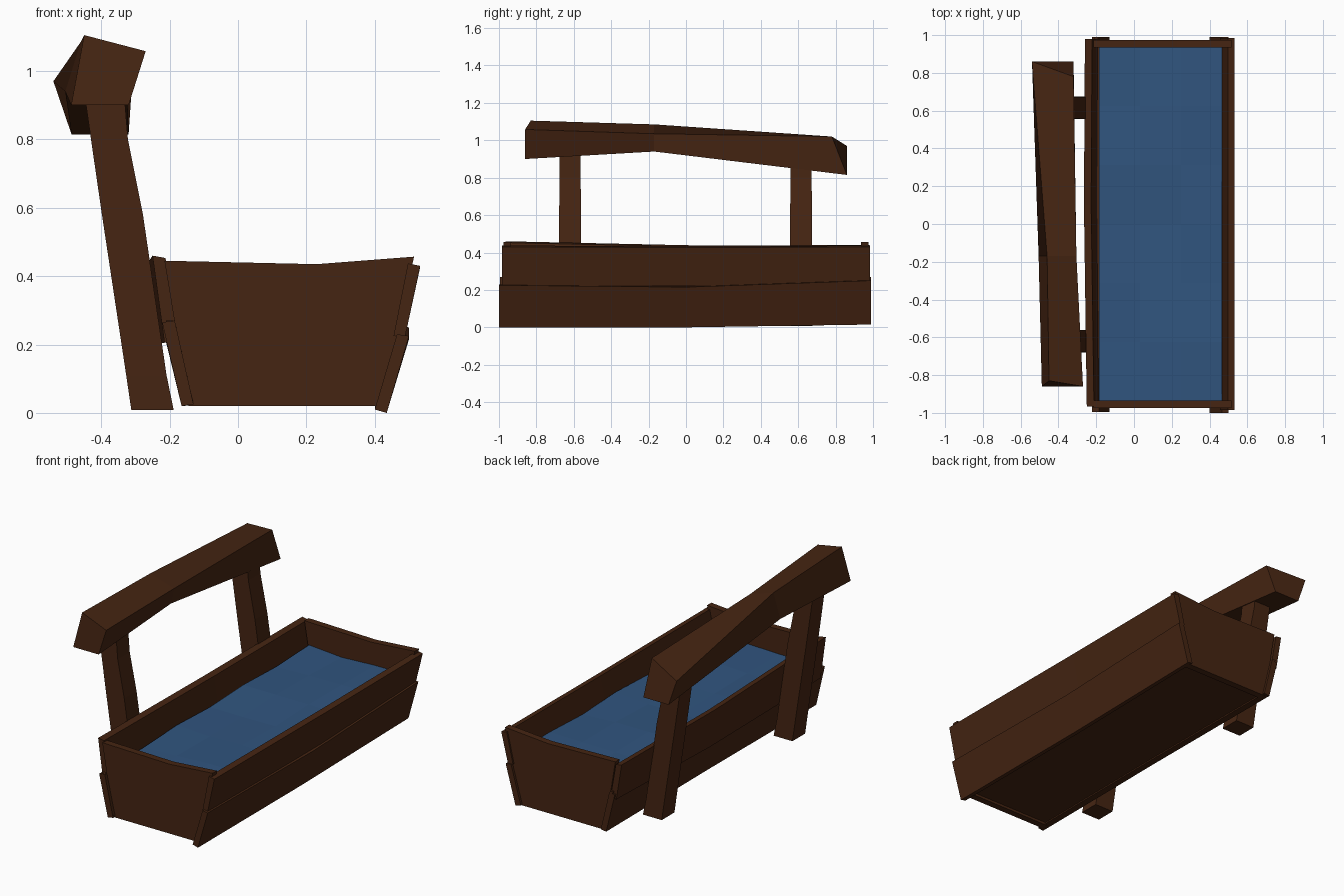
import bpy, bmesh, random

if "Cube" in bpy.data.objects:
    bpy.data.objects.remove(bpy.data.objects["Cube"])

random.seed(4)


def material(name, color):
    m = bpy.data.materials.new(name)
    m.diffuse_color = (*color, 1)
    m.use_nodes = True
    m.node_tree.nodes["Principled BSDF"].inputs["Base Color"].default_value = m.diffuse_color
    return m


WOOD = material("dark_wood", (0.06, 0.018, 0.006))
WATER = material("water", (0.03, 0.09, 0.21))


def finish(name, bm, mat):
    bmesh.ops.recalc_face_normals(bm, faces=bm.faces)
    me = bpy.data.meshes.new(name)
    bm.to_mesh(me)
    bm.free()
    me.materials.append(mat)
    ob = bpy.data.objects.new(name, me)
    bpy.context.collection.objects.link(ob)
    return ob


def loft(name, sections, mat=WOOD):
    """Skin a row of equal-sized cross-sections and cap both ends."""
    bm = bmesh.new()
    rings = [[bm.verts.new(p) for p in s] for s in sections]
    n = len(rings[0])
    for a, b in zip(rings, rings[1:]):
        for i in range(n):
            j = (i + 1) % n
            bm.faces.new((a[i], a[j], b[j], b[i]))
    bm.faces.new(rings[0])
    bm.faces.new(rings[-1])
    return finish(name, bm, mat)


def plank(name, profile, stations):
    """Long board: x/z profile, stations = (y, bottom shift, top shift, x shift)."""
    zmid = sum(z for _, z in profile) / len(profile)
    loft(name, [[(x + dx, y, z + (hi if z > zmid else lo)) for x, z in profile]
                for y, lo, hi, dx in stations])


# side boards, two overlapping planks per side
plank("right_lower_board", [(0.40, 0.01), (0.435, 0.0), (0.50, 0.225), (0.465, 0.23)],
      [(-1.0, 0, 0, 0), (0, 0, -0.01, 0), (0.99, 0.015, 0.025, 0)])
plank("right_upper_board", [(0.455, 0.225), (0.488, 0.22), (0.533, 0.43), (0.497, 0.437)],
      [(-0.985, 0, 0, 0), (0.1, 0, -0.003, 0), (0.985, 0.03, 0, 0)])
plank("left_lower_board", [(-0.165, 0.03), (-0.13, 0.035), (-0.185, 0.27), (-0.222, 0.265)],
      [(-0.995, -0.01, 0, 0), (0, -0.01, -0.02, 0.005), (0.99, -0.01, -0.01, 0)])
plank("left_upper_board", [(-0.215, 0.205), (-0.178, 0.215), (-0.212, 0.453), (-0.25, 0.46)],
      [(-0.965, 0, 0, 0), (0.1, 0, -0.023, -0.015), (0.98, 0.02, -0.02, -0.01)])

# end boards
END = [(-0.145, 0.02), (0.42, 0.02), (0.515, 0.457), (0.23, 0.435), (-0.215, 0.445)]
for name, s in (("front_end_board", -1), ("back_end_board", 1)):
    loft(name, [[(x, s * y, z) for x, z in END] for y in (0.935, 0.975)])

# corner cleats outside the end boards
for name, s in (("front", -1), ("back", 1)):
    loft(name + "_left_cleat", [[(x, s * y, z) for x, z in
         [(-0.155, 0.03), (-0.13, 0.03), (-0.19, 0.27), (-0.21, 0.27)]] for y in (0.97, 0.99)])

# floor
loft("trough_floor", [[(x, y, z) for x, z in
     [(-0.15, 0.035), (0.42, 0.035), (0.43, 0.06), (-0.155, 0.06)]] for y in (-0.94, 0.94)])

# gently rippled water
bm = bmesh.new()
bmesh.ops.create_grid(bm, x_segments=3, y_segments=6, size=1)
for v in bm.verts:
    v.co = (0.14 + v.co.x * 0.325, v.co.y * 0.937, 0.30 + random.uniform(-0.01, 0.01))
finish("water_surface", bm, WATER)

# leaning posts: z, left x, right x, half width
POST = [(0.008, -0.312, -0.188, 0.06), (0.11, -0.297, -0.212, 0.06),
        (0.58, -0.398, -0.278, 0.058), (0.80, -0.43, -0.322, 0.057),
        (0.96, -0.453, -0.335, 0.057)]
POST[1] = (0.11, -0.327, -0.209, 0.06)
for name, y, s in (("front_post", -0.62, -1), ("back_post", 0.615, 1)):
    loft(name, [[(a, y - w, z), (b, y - w, z), (b, y + w, z), (a, y + w, z)]
                for z, a, b, w in POST])

# twisted, sagging top beam: top left, top right, bottom right, bottom left
loft("top_beam", [
    [(-0.45, -0.83, 1.105), (-0.27, -0.86, 1.058), (-0.32, -0.86, 0.90), (-0.488, -0.86, 0.90)],
    [(-0.46, -0.17, 1.085), (-0.305, -0.17, 1.035), (-0.325, -0.17, 0.94), (-0.505, -0.17, 0.94)],
    [(-0.54, 0.86, 0.97), (-0.32, 0.78, 1.02), (-0.32, 0.86, 0.815), (-0.487, 0.86, 0.815)],
])
